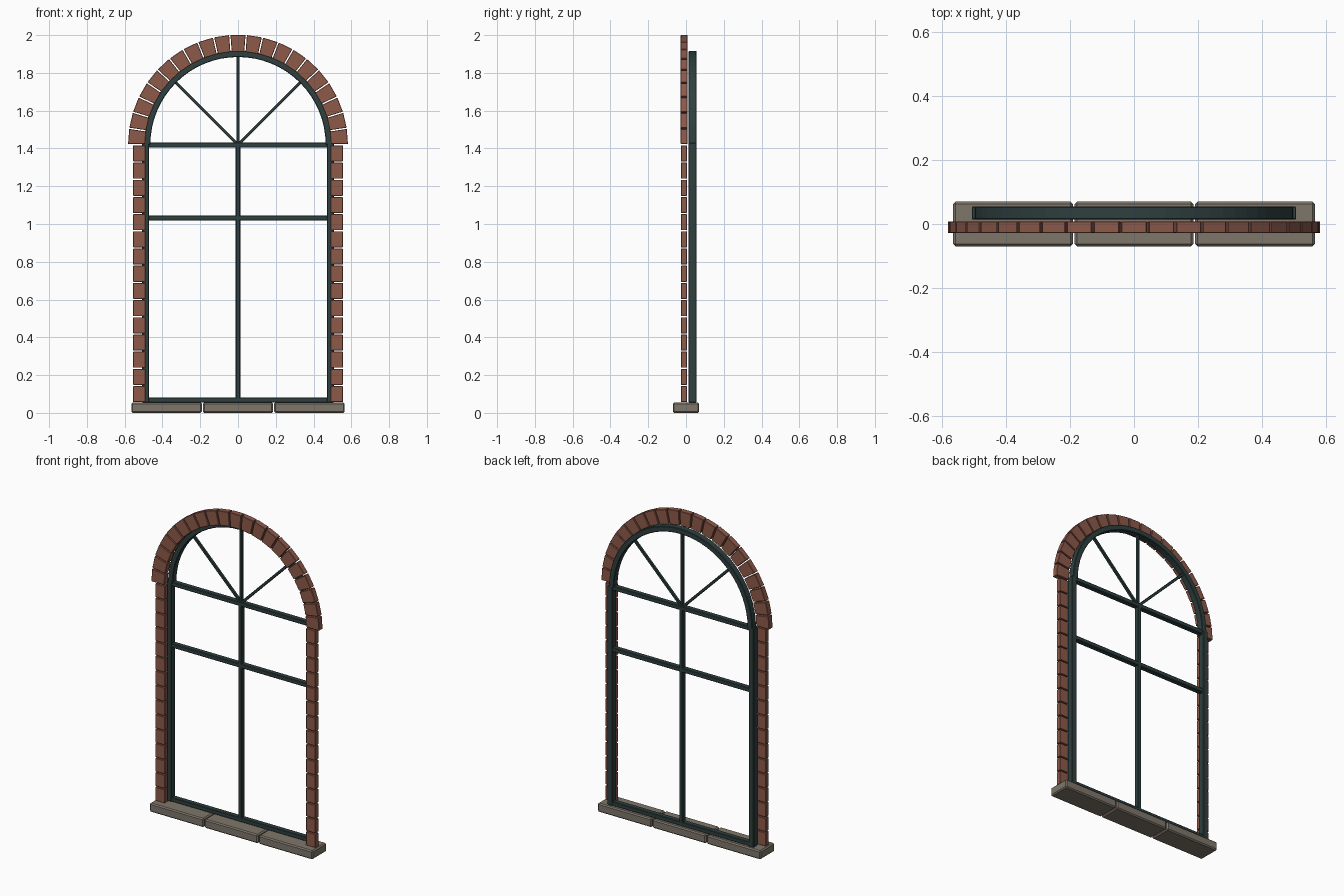
import bpy, bmesh, math
from mathutils import Matrix, Vector

cube = bpy.data.objects.get("Cube")
if cube:
    bpy.data.objects.remove(cube, do_unlink=True)


def material(name, rgb):
    m = bpy.data.materials.new(name)
    m.use_nodes = True
    m.diffuse_color = (*rgb, 1)
    m.node_tree.nodes["Principled BSDF"].inputs["Base Color"].default_value = (*rgb, 1)
    return m


BRICK = material("red brick", (0.27, 0.10, 0.067))
STONE = material("grey stone", (0.21, 0.18, 0.145))
PAINT = material("dark green paint", (0.028, 0.05, 0.05))


def finish(name, bm, mat, bevel):
    bmesh.ops.recalc_face_normals(bm, faces=bm.faces)
    mesh = bpy.data.meshes.new(name)
    bm.to_mesh(mesh)
    bm.free()
    mesh.materials.append(mat)
    ob = bpy.data.objects.new(name, mesh)
    bpy.context.collection.objects.link(ob)
    if bevel:
        mod = ob.modifiers.new("soft edges", 'BEVEL')
        mod.width = bevel
        mod.segments = 1
        mod.limit_method = 'ANGLE'
    return ob


def box(name, x, y, z, mat, bevel=0.0, turn=None):
    """Box between the (min, max) pairs, optionally transformed."""
    lo, hi = Vector((x[0], y[0], z[0])), Vector((x[1], y[1], z[1]))
    bm = bmesh.new()
    place = Matrix.Translation((lo + hi) / 2) @ Matrix.Diagonal((*(hi - lo), 1))
    bmesh.ops.create_cube(bm, size=1, matrix=(turn or Matrix()) @ place)
    return finish(name, bm, mat, bevel)


def sector(name, a0, a1, r0, r1, y, mat, steps=1, gap=0.0, bevel=0.0):
    """Curved block around the arch centre, with a parallel gap at its ends."""
    bm = bmesh.new()
    rings = []
    for i in range(steps + 1):
        t = i / steps
        ring = []
        for r, depth in ((r0, y[0]), (r1, y[0]), (r1, y[1]), (r0, y[1])):
            trim = gap / 2 / r
            a = (a0 + trim) * (1 - t) + (a1 - trim) * t
            ring.append(bm.verts.new((r * math.cos(a), depth, SPRING + r * math.sin(a))))
        rings.append(ring)
    for p, q in zip(rings, rings[1:]):
        for k in range(4):
            n = (k + 1) % 4
            bm.faces.new((p[k], p[n], q[n], q[k]))
    bm.faces.new(rings[0])
    bm.faces.new(rings[-1][::-1])
    return finish(name, bm, mat, bevel)


SPRING = 1.42    # height where the arch begins
SILL = 0.055
FRAME_Y = (0.014, 0.055)
BAR_Y = (0.018, 0.051)

# Sill: three stones
for i in range(3):
    left = -0.565 + i * 1.13 / 3
    ends = (left + 0.003 * (i > 0), left + 1.13 / 3 - 0.003 * (i < 2))
    box(f"sill_stone_{i + 1}", ends, (-0.07, 0.07), (0, SILL), STONE, 0.007)

# Brick columns
COURSES = 15
pitch = (SPRING - SILL) / COURSES
for side, label in ((1, "left"), (-1, "right")):
    x = sorted((side * 0.49, side * 0.555))
    for i in range(COURSES):
        z = SILL + i * pitch
        box(f"{label}_brick_{i + 1}", x, (-0.027, 0.004),
            (z + 0.002, z + pitch - 0.004), BRICK, 0.002)

# Brick arch
COUNT = 21
step = math.pi / COUNT
for i in range(COUNT):
    sector(f"arch_brick_{i + 1}", i * step, (i + 1) * step, 0.492, 0.582,
           (-0.028, 0.008), BRICK, gap=0.007, bevel=0.002)

# Window frame
sector("frame_arch", 0, math.pi, 0.464, 0.497, FRAME_Y, PAINT, steps=32, bevel=0.003)
for side, label in ((1, "left"), (-1, "right")):
    box(f"{label}_jamb", sorted((side * 0.472, side * 0.507)), FRAME_Y,
        (SILL, SPRING + 0.008), PAINT, 0.003)

# Rails and mullion
for name, z0, z1 in (("bottom_rail", SILL, 0.081),
                     ("middle_rail", 1.019, 1.045),
                     ("spring_rail", 1.405, 1.431)):
    box(name, (-0.48, 0.48), BAR_Y, (z0, z1), PAINT, 0.003)
box("mullion", (-0.012, 0.012), BAR_Y, (0.07, SPRING), PAINT, 0.003)

# Fan bars radiating inside the arch
for name, angle in (("fan_bar_left", 45), ("fan_bar_middle", 0), ("fan_bar_right", -45)):
    turn = Matrix.Translation((0, 0, SPRING)) @ Matrix.Rotation(math.radians(angle), 4, 'Y')
    box(name, (-0.008, 0.008), (0.026, 0.043), (0, 0.47), PAINT, 0.002, turn)
